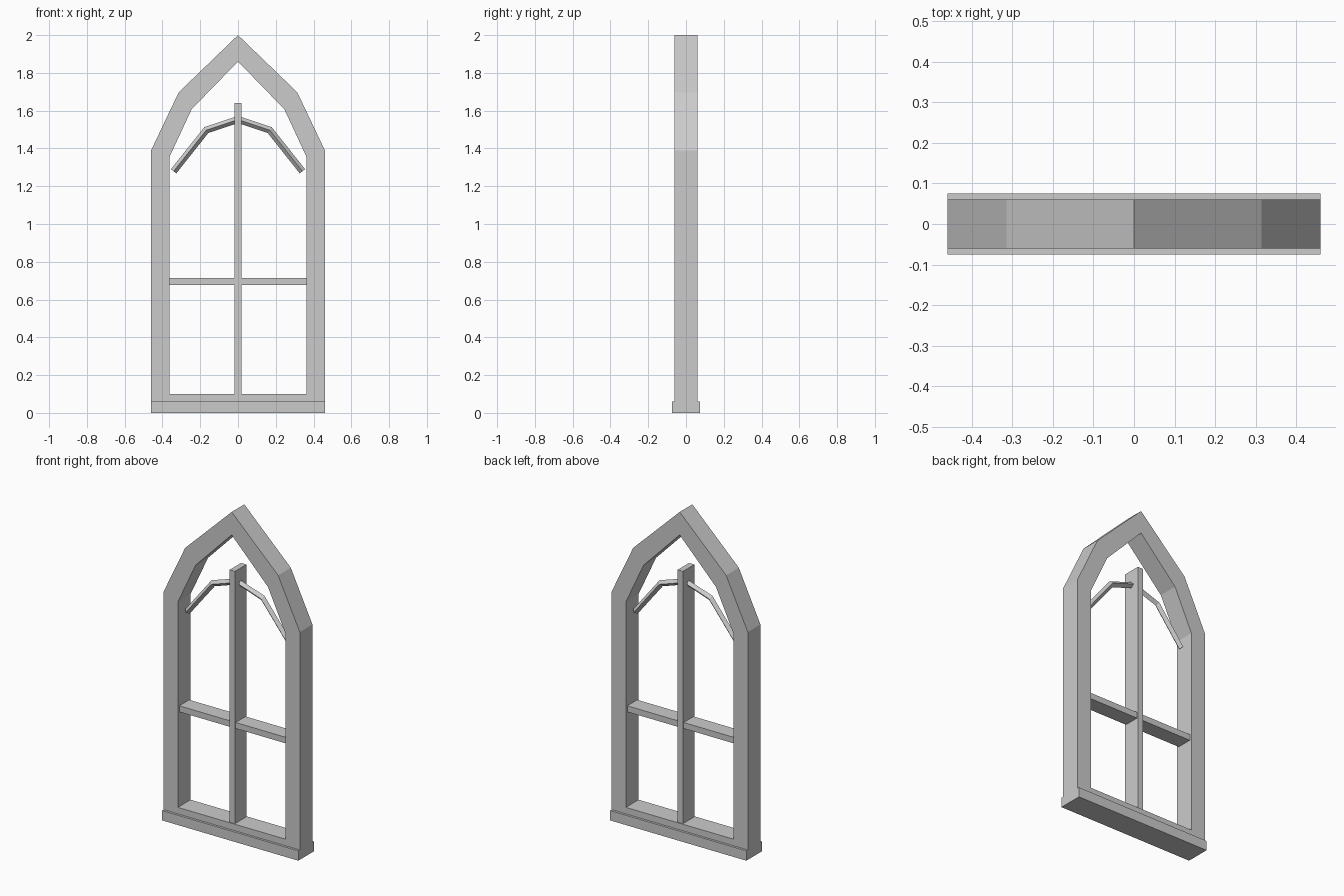
import bpy, bmesh
from mathutils import Vector

if "Cube" in bpy.data.objects:
    bpy.data.objects.remove(bpy.data.objects["Cube"])


def finish(name, bm):
    bmesh.ops.recalc_face_normals(bm, faces=bm.faces)
    me = bpy.data.meshes.new(name)
    bm.to_mesh(me)
    bm.free()
    ob = bpy.data.objects.new(name, me)
    bpy.context.collection.objects.link(ob)
    return ob


def box(name, x0, x1, depth, z0, z1):
    bm = bmesh.new()
    bmesh.ops.create_cube(bm, size=1)
    for v in bm.verts:
        v.co = Vector(((x0 + x1) / 2 + v.co.x * (x1 - x0),
                       v.co.y * 2 * depth,
                       (z0 + z1) / 2 + v.co.z * (z1 - z0)))
    return finish(name, bm)


def sweep(name, rings, closed):
    """Skin a list of 4-point rings; cap the ends when open."""
    bm = bmesh.new()
    vs = [[bm.verts.new(p) for p in r] for r in rings]
    n = len(vs)
    for i in range(n if closed else n - 1):
        a, b = vs[i], vs[(i + 1) % n]
        for j in range(4):
            k = (j + 1) % 4
            bm.faces.new((a[j], a[k], b[k], b[j]))
    if not closed:
        bm.faces.new(vs[0])
        bm.faces.new(vs[-1])
    return finish(name, bm)


def mirrored(half):
    """Right half profile ending at x = 0, extended with its left half."""
    return half + [(-x, z) for x, z in reversed(half) if x > 0]


# Pointed frame: outer and inner outlines joined into a closed ring
D = 0.061
outer = mirrored([(0.46, 0.06), (0.46, 1.39), (0.314, 1.697), (0, 2.0)])
inner = mirrored([(0.363, 0.10), (0.363, 1.355), (0.245, 1.608), (0, 1.86)])
sweep("window_frame",
      [[(a, -D, b), (a, D, b), (c, D, d), (c, -D, d)]
       for (a, b), (c, d) in zip(outer, inner)], True)

# Sill
box("sill", -0.46, 0.46, 0.075, 0, 0.06)

# Upright mullion and the two halves of the cross bar
box("mullion", -0.018, 0.018, 0.055, 0.10, 1.64)
for side, x0, x1 in (("left", -0.363, -0.018), ("right", 0.018, 0.363)):
    box("crossbar_" + side, x0, x1, 0.048, 0.678, 0.715)

# Tracery arch: diamond-section bar with mitred corners
R = 0.018
path = [Vector(p) for p in mirrored([(0.341, 1.279), (0.168, 1.497), (0, 1.553)])]
rings = []
for i, p in enumerate(path):
    t_in = (p - path[i - 1]).normalized() if i else (path[1] - p).normalized()
    t_out = (path[i + 1] - p).normalized() if i < len(path) - 1 else t_in
    t = (t_in + t_out).normalized()
    n = Vector((-t.y, t.x)) * (R / t.dot(t_in))
    rings.append([(p.x + n.x, 0, p.y + n.y), (p.x, R, p.y),
                  (p.x - n.x, 0, p.y - n.y), (p.x, -R, p.y)])
sweep("tracery_arch", rings, False)
